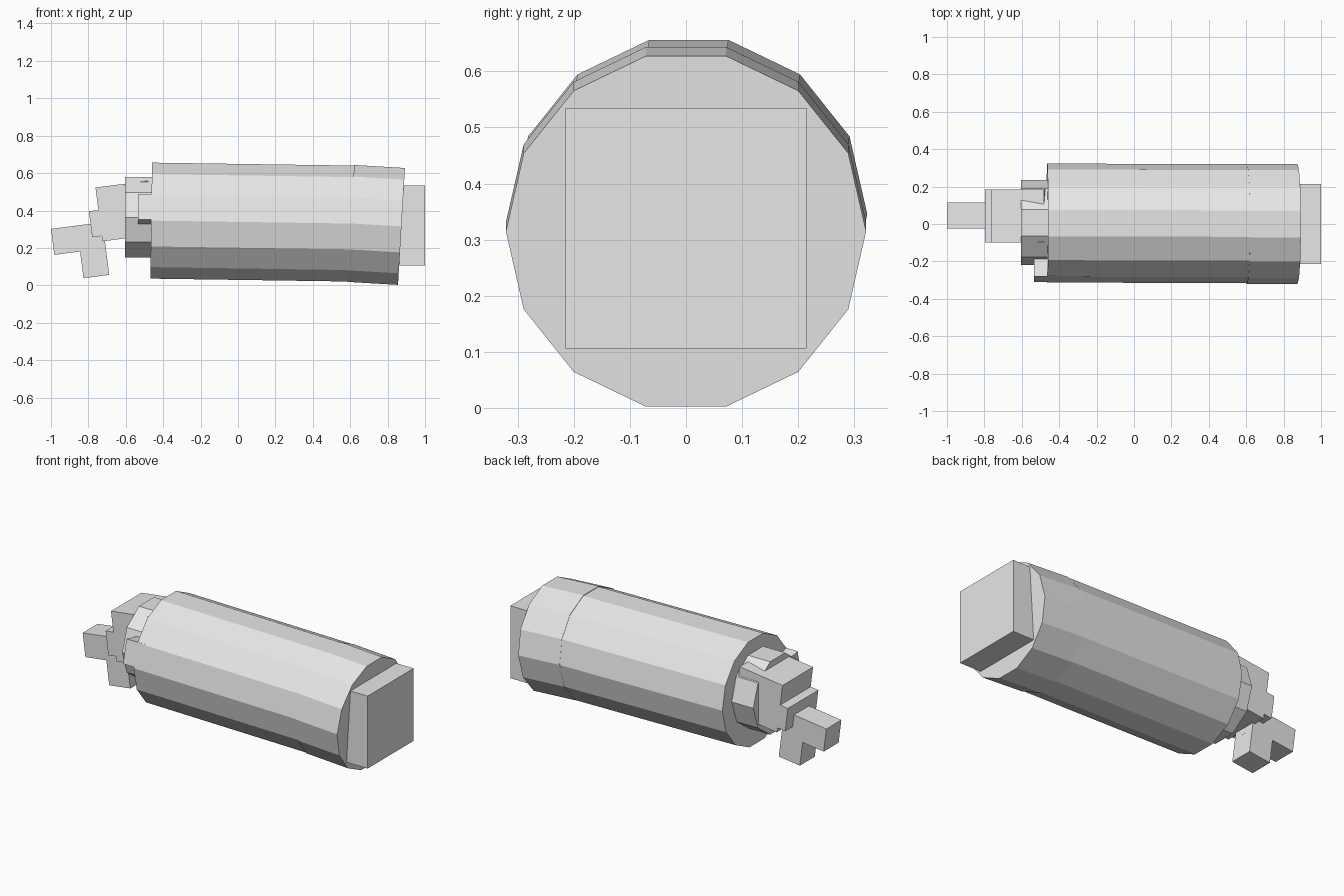
import bpy, bmesh
from math import sin, cos, pi, radians
from mathutils import Vector, Matrix

if "Cube" in bpy.data.objects:
    bpy.data.objects.remove(bpy.data.objects["Cube"])

grey = bpy.data.materials.new("plain_grey")
grey.use_nodes = True
grey.diffuse_color = (0.8, 0.8, 0.8, 1)
grey.node_tree.nodes["Principled BSDF"].inputs["Base Color"].default_value = grey.diffuse_color


def finish(name, bm):
    bmesh.ops.recalc_face_normals(bm, faces=bm.faces)
    mesh = bpy.data.meshes.new(name)
    bm.to_mesh(mesh)
    bm.free()
    mesh.materials.append(grey)
    obj = bpy.data.objects.new(name, mesh)
    bpy.context.collection.objects.link(obj)


def prism(name, sides, radius, start, end):
    """Many-sided drum running from start to end, with square-cut ends."""
    start, end = Vector(start), Vector(end)
    axis = (end - start).normalized()
    side = Vector((0, 1, 0))
    up = axis.cross(side)
    bm = bmesh.new()
    spokes = [side * cos(2 * pi * i / sides) + up * sin(2 * pi * i / sides)
              for i in range(sides)]
    rings = [[bm.verts.new(c + s * radius) for s in spokes] for c in (start, end)]
    for ring in rings:
        bm.faces.new(ring)
    for i in range(sides):
        j = (i + 1) % sides
        bm.faces.new((rings[0][i], rings[0][j], rings[1][j], rings[1][i]))
    finish(name, bm)


def block(name, corner, size, axis="Y", angle=0):
    """Box hung from its minimum-x, minimum-y, top corner and turned about it."""
    bm = bmesh.new()
    bmesh.ops.create_cube(bm, size=1)
    bmesh.ops.translate(bm, verts=bm.verts, vec=(0.5, 0.5, -0.5))
    bmesh.ops.scale(bm, verts=bm.verts, vec=size)
    bm.transform(Matrix.Translation(corner) @ Matrix.Rotation(radians(angle), 4, axis))
    finish(name, bm)


# Barrel in two slightly bent sections
prism("barrel_main", 14, 0.318, (-0.464, 0.005, 0.346), (0.63, 0.002, 0.330))
prism("barrel_end", 14, 0.321, (0.603, 0, 0.331), (0.874, 0, 0.315))

# Square block at the wide end
block("end_block", (0.7, -0.215, 0.535), (0.3, 0.43, 0.429))

# Narrow collar and its side lug
prism("collar", 10, 0.227, (-0.605, 0.007, 0.364), (-0.4, 0.007, 0.364))
block("side_lug", (-0.535, -0.28, 0.488), (0.12, 0.13, 0.14), "X", -12.5)

# Tilted stepped neck and hooked tip
TILT = -7.3
block("neck_block", (-0.762, -0.1, 0.523), (0.283, 0.285, 0.29), angle=TILT)
block("neck_step", (-0.797, -0.1, 0.396), (0.08, 0.285, 0.14), angle=TILT)
block("tip_bar", (-1.0, -0.025, 0.302), (0.278, 0.14, 0.14), angle=TILT)
block("tip_leg", (-0.862, -0.025, 0.318), (0.139, 0.14, 0.282), angle=TILT)
